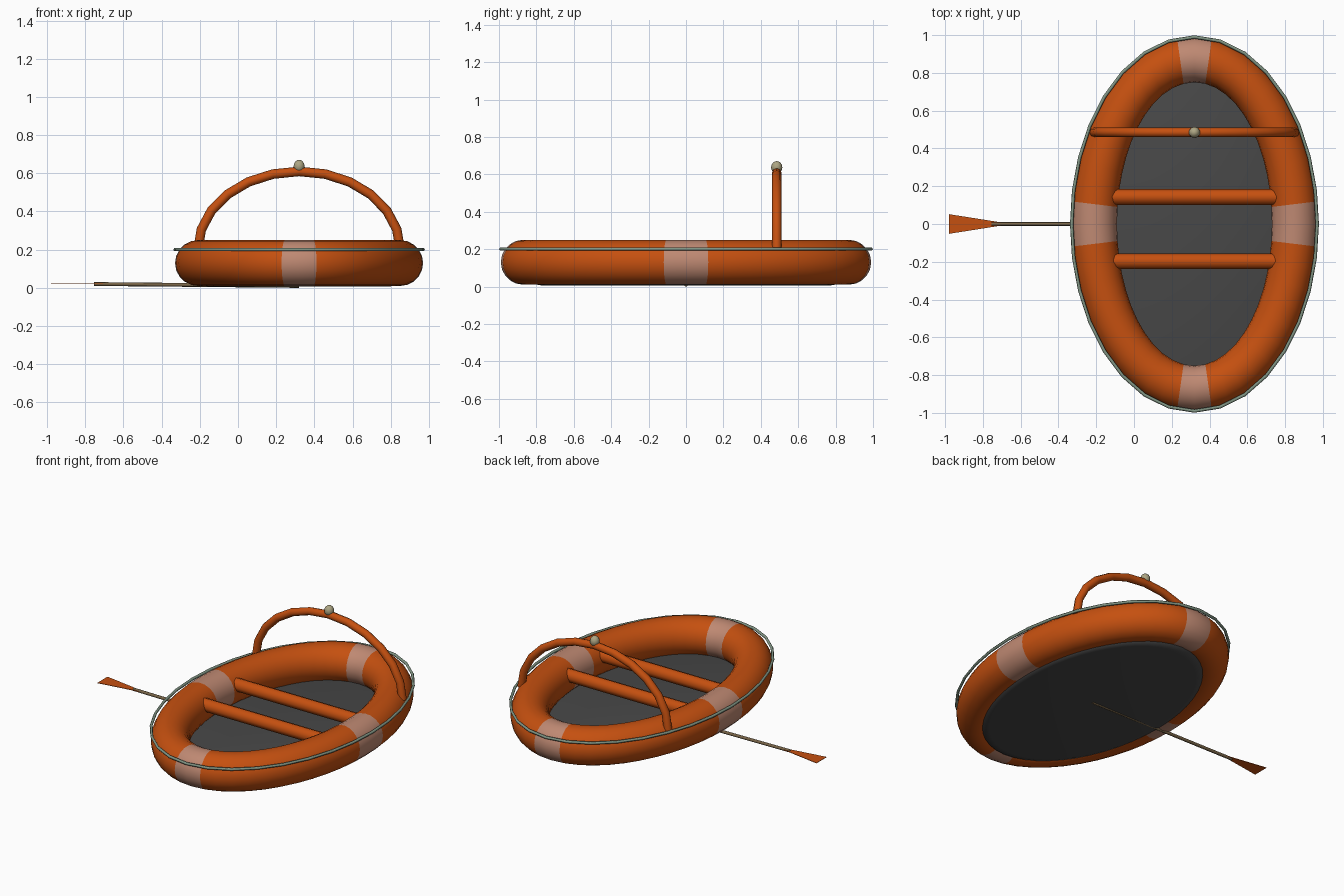
import bpy, bmesh
from math import pi, sin, cos
from mathutils import Vector, Matrix

if "Cube" in bpy.data.objects:
    bpy.data.objects.remove(bpy.data.objects["Cube"])

CX = 0.32  # raft centre line


def material(name, rgb):
    m = bpy.data.materials.new(name)
    m.use_nodes = True
    m.diffuse_color = (*rgb, 1)
    m.node_tree.nodes["Principled BSDF"].inputs["Base Color"].default_value = (*rgb, 1)
    return m


ORANGE = material("orange rubber", (0.56, 0.08, 0.005))
BAND = material("pale band", (0.52, 0.25, 0.17))
FLOOR = material("dark grey floor", (0.065, 0.065, 0.065))
ROPE = material("grey green rope", (0.22, 0.30, 0.23))
LAMP = material("pale khaki lamp", (0.42, 0.38, 0.23))
WOOD = material("brown wood", (0.19, 0.13, 0.065))


def finish(name, bm, mats, angle=50):
    bmesh.ops.recalc_face_normals(bm, faces=bm.faces)
    mesh = bpy.data.meshes.new(name)
    bm.to_mesh(mesh)
    bm.free()
    obj = bpy.data.objects.new(name, mesh)
    bpy.context.collection.objects.link(obj)
    for m in mats:
        mesh.materials.append(m)
    bpy.ops.object.select_all(action='DESELECT')
    obj.select_set(True)
    bpy.context.view_layer.objects.active = obj
    bpy.ops.object.shade_smooth_by_angle(angle=angle * pi / 180)
    return obj


def loft(rings, closed, band_rule=None):
    """Join rings of points into a tube; open tubes get end caps."""
    bm = bmesh.new()
    rows = [[bm.verts.new(p) for p in ring] for ring in rings]
    count, sides = len(rows), len(rows[0])
    for i in range(count if closed else count - 1):
        a, b = rows[i], rows[(i + 1) % count]
        for j in range(sides):
            k = (j + 1) % sides
            face = bm.faces.new((a[j], a[k], b[k], b[j]))
            if band_rule and band_rule(i):
                face.material_index = 1
    if not closed:
        bm.faces.new(rows[0])
        bm.faces.new(rows[-1])
    return bm


def oval_tube(rx, ry, r, z, count, sides, band_rule=None):
    rings = []
    for i in range(count):
        t = 2 * pi * i / count
        t -= 0.04 * sin(2 * t)  # evens out the band widths
        rings.append([(CX + (rx + r * cos(p)) * cos(t), (ry + r * cos(p)) * sin(t), z + r * sin(p))
                      for p in (2 * pi * j / sides for j in range(sides))])
    return loft(rings, True, band_rule)


def rod(name, start, end, r, sides, mat):
    start, end = Vector(start), Vector(end)
    axis = end - start
    turn = axis.to_track_quat('Z', 'Y').to_matrix().to_4x4()
    bm = bmesh.new()
    bmesh.ops.create_cone(bm, cap_ends=True, segments=sides, radius1=r, radius2=r,
                          depth=axis.length, matrix=Matrix.Translation((start + end) / 2) @ turn)
    return finish(name, bm, [mat])


# Inflated ring with four pale bands
finish("inflated_ring", oval_tube(0.53, 0.87, 0.12, 0.13, 48, 20, lambda i: i % 12 in (0, 11)),
       [ORANGE, BAND])

# Grab rope around the outside
finish("grab_rope", oval_tube(0.65, 0.99, 0.009, 0.20, 32, 6), [ROPE], 80)

# Floor slab with rounded lower rim
profile = [(0.93, 0.045), (1.0, 0.03), (0.985, 0.014), (0.93, 0.006)]
floor_rings = [[(CX + 0.51 * s * cos(2 * pi * i / 48), 0.83 * s * sin(2 * pi * i / 48), z)
                for i in range(48)] for s, z in profile]
finish("floor", loft(floor_rings, False), [FLOOR])

# Cross benches
for name, y in (("rear_bench", 0.143), ("front_bench", -0.197)):
    rod(name, (CX - 0.47, y, 0.17), (CX + 0.47, y, 0.17), 0.042, 8, ORANGE)

# Arch over the rear
arch = []
for i in range(13):
    t = pi * i / 12
    centre = Vector((CX + 0.53 * cos(t), 0.485, 0.20 + 0.41 * sin(t)))
    out = Vector((0.41 * cos(t), 0, 0.53 * sin(t))).normalized()
    arch.append([centre + 0.025 * (out * cos(p) + Vector((0, 1, 0)) * sin(p))
                 for p in (pi * j / 4 for j in range(8))])
finish("arch", loft(arch, False), [ORANGE])

# Lamp on the arch
bm = bmesh.new()
bmesh.ops.create_uvsphere(bm, u_segments=10, v_segments=8, radius=1,
                          matrix=Matrix.Translation((CX, 0.485, 0.637)) @ Matrix.Diagonal((0.03, 0.03, 0.034, 1)))
finish("lamp", bm, [LAMP])

# Paddle: slightly sloping shaft and a thin flared blade
rod("paddle_shaft", (-0.755, 0, 0.02), (CX, 0, 0.01), 0.01, 8, WOOD)
bm = bmesh.new()
outline = [(-0.70, 0.008), (-0.98, 0.052), (-0.98, -0.052), (-0.70, -0.008)]
blade = bm.faces.new([bm.verts.new((x, y, 0.019)) for x, y in outline])
top = bmesh.ops.extrude_face_region(bm, geom=[blade])["geom"]
bmesh.ops.translate(bm, vec=(0, 0, 0.003), verts=[v for v in top if isinstance(v, bmesh.types.BMVert)])
finish("paddle_blade", bm, [ORANGE])
